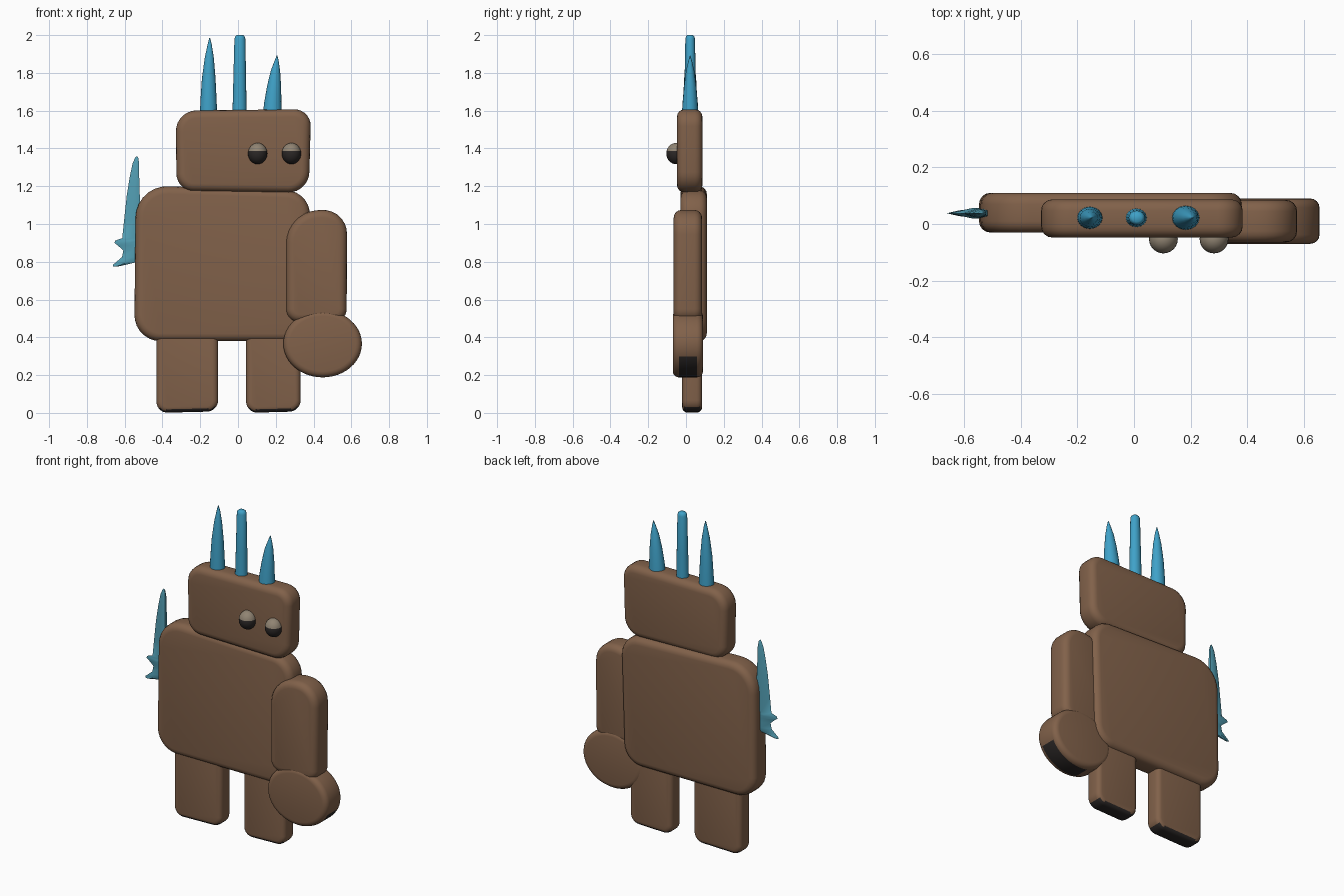
import bpy, bmesh
from math import sin, cos, pi, radians
from mathutils import Vector

cube = bpy.data.objects.get("Cube")
if cube:
    bpy.data.objects.remove(cube, do_unlink=True)


def material(name, rgb):
    m = bpy.data.materials.new(name)
    m.use_nodes = True
    m.diffuse_color = (*rgb, 1)
    m.node_tree.nodes["Principled BSDF"].inputs["Base Color"].default_value = (*rgb, 1)
    return m


brown = material("clay brown", (0.22, 0.12, 0.068))
dark = material("charcoal", (0.025, 0.021, 0.02))
blue = material("spike blue", (0.05, 0.36, 0.58))
teal = material("blade teal", (0.085, 0.34, 0.45))
beige = material("eyelid beige", (0.28, 0.23, 0.17))


def finish(name, bm, mats, rule=None, angle=50):
    """Turn a bmesh into a smooth object; faces that pass the rule get material 1."""
    bmesh.ops.recalc_face_normals(bm, faces=bm.faces)
    if rule:
        for f in bm.faces:
            f.material_index = int(rule(f.calc_center_median(), f.normal))
    me = bpy.data.meshes.new(name)
    bm.to_mesh(me)
    bm.free()
    ob = bpy.data.objects.new(name, me)
    bpy.context.collection.objects.link(ob)
    for m in mats:
        me.materials.append(m)
    bpy.ops.object.select_all(action="DESELECT")
    ob.select_set(True)
    bpy.context.view_layer.objects.active = ob
    bpy.ops.object.shade_smooth_by_angle(angle=radians(angle))
    return ob


def rounded(corners, steps=7):
    """Outline with each corner (x, z, radius) replaced by an arc."""
    out = []
    for i, (x, z, r) in enumerate(corners):
        c = Vector((x, z))
        before = Vector(corners[i - 1][:2])
        after = Vector(corners[(i + 1) % len(corners)][:2])
        a = c + (before - c).normalized() * r
        b = c + (after - c).normalized() * r
        for k in range(steps + 1):
            t = k / steps
            w0, w1, w2 = (1 - t) ** 2, 1.414 * t * (1 - t), t * t
            out.append((a * w0 + c * w1 + b * w2) / (w0 + w1 + w2))
    return out


def slab(name, outline, y0, y1, soft, mats=(brown,), rule=None):
    """Flat outline extruded in depth with softened front and back rims."""
    bm = bmesh.new()
    front = bm.faces.new([bm.verts.new((x, y0, z)) for x, z in outline])
    ext = bmesh.ops.extrude_face_region(bm, geom=[front], use_keep_orig=True)
    bmesh.ops.translate(bm, vec=(0, y1 - y0, 0),
                        verts=[g for g in ext["geom"] if isinstance(g, bmesh.types.BMVert)])
    bmesh.ops.recalc_face_normals(bm, faces=bm.faces)
    rims = [e for e in bm.edges if abs(e.verts[0].co.y - e.verts[1].co.y) < 1e-5]
    bmesh.ops.bevel(bm, geom=rims, offset=soft, segments=4, profile=0.5, affect="EDGES")
    return finish(name, bm, mats, rule)


# Body
slab("torso", rounded([(-0.55, 0.38, 0.14), (0.36, 0.38, 0.12),
                       (0.385, 1.175, 0.13), (-0.54, 1.205, 0.17)]), -0.03, 0.11, 0.04)
slab("head", rounded([(-0.325, 1.175, 0.09), (0.375, 1.165, 0.11),
                      (0.387, 1.608, 0.09), (-0.33, 1.6, 0.11)]), -0.048, 0.087, 0.04)
slab("left_arm", rounded([(0.255, 0.48, 0.07), (0.575, 0.48, 0.07),
                          (0.578, 1.085, 0.14), (0.255, 1.06, 0.16)]), -0.065, 0.085, 0.04)

# Hand with a dark patch low on its rim
disc = [(0.448 + 0.208 * cos(t * pi / 24), 0.366 + 0.178 * sin(t * pi / 24)) for t in range(48)]
slab("left_hand", disc, -0.07, 0.09, 0.032, (brown, dark),
     lambda c, n: abs(n.y) < 0.1 and c.z < 0.29 and c.x > 0.4)

# Legs with dark soles
for name, x0, x1 in (("right_leg", -0.432, -0.105), ("left_leg", 0.043, 0.332)):
    slab(name, rounded([(x0, 0, 0.06), (x1, 0.008, 0.06), (x1, 0.45, 0.05), (x0, 0.45, 0.05)]),
         -0.02, 0.085, 0.028, (brown, dark), lambda c, n: n.z < -0.55 and c.z < 0.03)

# Eyes, lighter on the upper part
for name, x in (("right_eye", 0.104), ("left_eye", 0.283)):
    bm = bmesh.new()
    bmesh.ops.create_uvsphere(bm, u_segments=24, v_segments=16, radius=0.051)
    bmesh.ops.scale(bm, vec=(1, 1, 1.1), verts=bm.verts)
    bmesh.ops.translate(bm, vec=(x, -0.053, 1.373), verts=bm.verts)
    bmesh.ops.bisect_plane(bm, geom=bm.verts[:] + bm.edges[:] + bm.faces[:],
                           plane_co=(x, 0, 1.386), plane_no=(0, 0, 1))
    finish(name, bm, (dark, beige), lambda c, n: c.z > 1.386)


def spike(name, rings, sides=16):
    """Round loft through rings of (height, centre x, radius)."""
    bm = bmesh.new()
    loops = [[bm.verts.new((cx + r * cos(2 * pi * k / sides),
                            0.022 + 0.88 * r * sin(2 * pi * k / sides), z))
              for k in range(sides)] for z, cx, r in rings]
    for lo, hi in zip(loops, loops[1:]):
        for k in range(sides):
            j = (k + 1) % sides
            bm.faces.new((lo[k], lo[j], hi[j], hi[k]))
    bm.faces.new(loops[0])
    bm.faces.new(loops[-1])
    finish(name, bm, (blue,))


# Head spikes
spike("right_spike", [(1.56, -0.156, 0.046), (1.65, -0.156, 0.043), (1.77, -0.155, 0.036),
                      (1.88, -0.152, 0.024), (1.95, -0.15, 0.011), (1.985, -0.15, 0.002)])
spike("middle_spike", [(1.56, 0.008, 0.038), (1.75, 0.009, 0.034), (1.98, 0.01, 0.029),
                       (1.993, 0.01, 0.025), (2.0, 0.01, 0.017)])
spike("left_spike", [(1.56, 0.182, 0.051), (1.64, 0.184, 0.046), (1.73, 0.191, 0.037),
                     (1.81, 0.198, 0.025), (1.86, 0.204, 0.012), (1.892, 0.207, 0.002)])

# Side blade: left edge, right edge and half thickness at each height
blade = [(0.775, -0.662, -0.635, 0.004), (0.785, -0.661, -0.59, 0.01),
         (0.8, -0.643, -0.53, 0.015), (0.825, -0.614, -0.52, 0.018),
         (0.86, -0.607, -0.52, 0.018), (0.885, -0.635, -0.52, 0.018),
         (0.9, -0.655, -0.52, 0.018), (0.912, -0.65, -0.52, 0.018),
         (0.925, -0.613, -0.52, 0.018), (1.02, -0.603, -0.515, 0.018),
         (1.15, -0.589, -0.52, 0.017), (1.25, -0.573, -0.523, 0.014),
         (1.32, -0.558, -0.523, 0.009), (1.35, -0.545, -0.528, 0.005),
         (1.358, -0.538, -0.534, 0.002)]
bm = bmesh.new()
loops = []
for z, xl, xr, h in blade:
    mid = xr - 0.4 * (xr - xl)
    section = [(xl, 0), (mid, -h), (xr, -h * 0.6), (xr, h * 0.6), (mid, h)]
    loops.append([bm.verts.new((x, 0.038 + y, z)) for x, y in section])
for lo, hi in zip(loops, loops[1:]):
    for k in range(5):
        j = (k + 1) % 5
        bm.faces.new((lo[k], lo[j], hi[j], hi[k]))
bm.faces.new(loops[0])
bm.faces.new(loops[-1])
finish("side_blade", bm, (teal,), angle=40)
